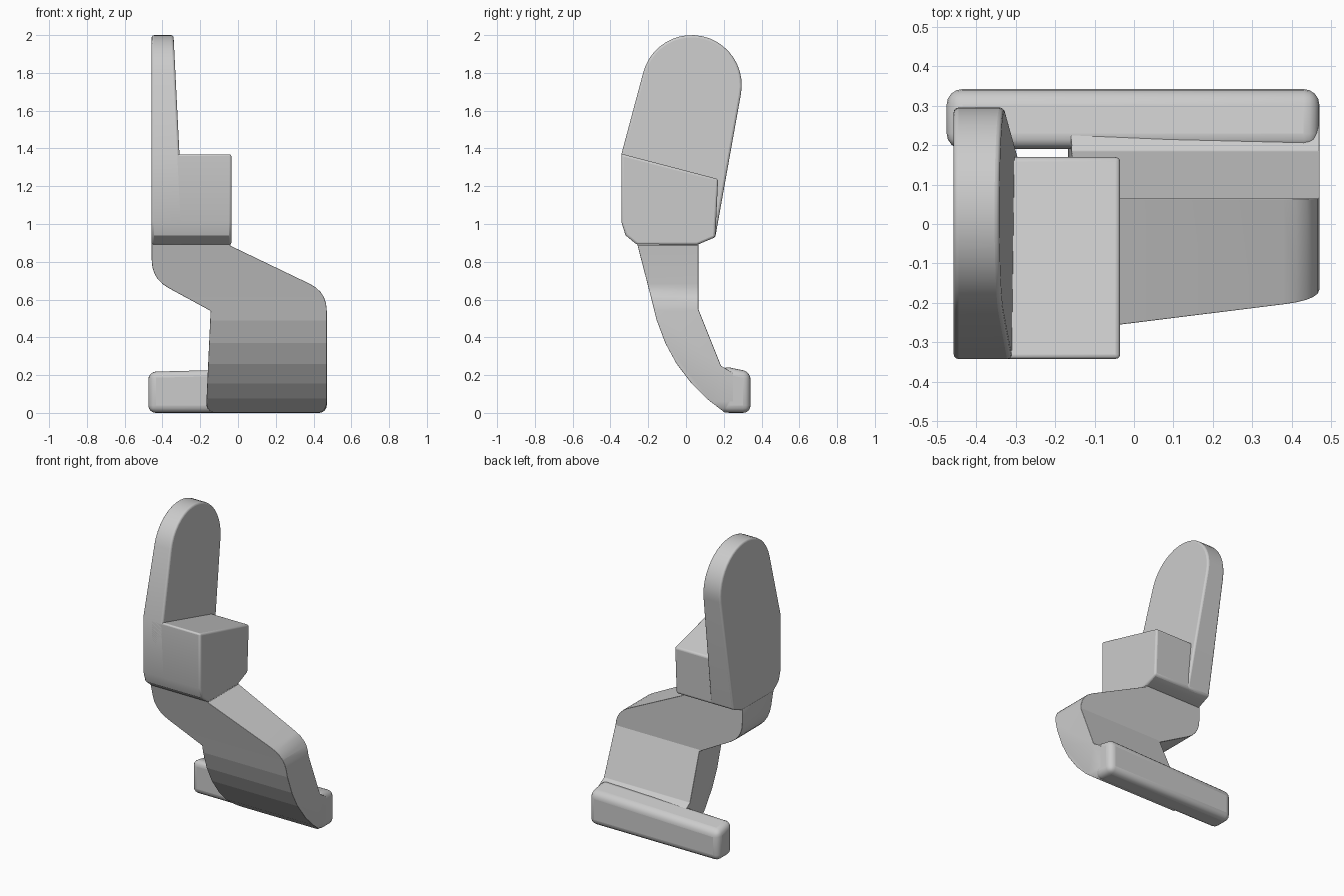
import bpy
import bmesh
import math
from mathutils import Vector

cube = bpy.data.objects.get("Cube")
if cube:
    bpy.data.objects.remove(cube)

grey = bpy.data.materials.new("plain grey")
grey.use_nodes = True
GREY = (0.6, 0.6, 0.6, 1)
grey.diffuse_color = GREY
grey.node_tree.nodes["Principled BSDF"].inputs["Base Color"].default_value = GREY


def rounded(corners, steps=5):
    """Replace each (a, b, radius) corner by a short curve."""
    out = []
    for i, (a, b, r) in enumerate(corners):
        p = Vector((a, b))
        if not r:
            out.append(p)
            continue
        before = Vector(corners[i - 1][:2])
        after = Vector(corners[(i + 1) % len(corners)][:2])
        s = p + (before - p).normalized() * r
        e = p + (after - p).normalized() * r
        for k in range(steps + 1):
            t = k / steps
            out.append(s * (1 - t) ** 2 + p * 2 * t * (1 - t) + e * t * t)
    return out


def prism(name, near, far):
    """Close two matching rings of 3D points into a solid."""
    bm = bmesh.new()
    a = [bm.verts.new(p) for p in near]
    b = [bm.verts.new(p) for p in far]
    bm.faces.new(a)
    bm.faces.new(b[::-1])
    for i in range(len(a)):
        j = (i + 1) % len(a)
        bm.faces.new((a[i], a[j], b[j], b[i]))
    bmesh.ops.recalc_face_normals(bm, faces=bm.faces)
    mesh = bpy.data.meshes.new(name)
    bm.to_mesh(mesh)
    bm.free()
    mesh.materials.append(grey)
    obj = bpy.data.objects.new(name, mesh)
    bpy.context.collection.objects.link(obj)
    return obj


def side_prism(name, profile, left, right):
    """Extrude a (y, z) profile along x; the ends are functions of z."""
    return prism(name, [(left(z), y, z) for y, z in profile],
                 [(right(z), y, z) for y, z in profile])


def soften(obj, width, segments=3):
    """Round the sharp edges and shade smoothly."""
    mod = obj.modifiers.new("rounded edges", "BEVEL")
    mod.width = width
    mod.segments = segments
    mod.limit_method = "ANGLE"
    mod.angle_limit = math.radians(35)
    bpy.ops.object.select_all(action="DESELECT")
    obj.select_set(True)
    bpy.context.view_layer.objects.active = obj
    bpy.ops.object.shade_smooth_by_angle(angle=math.radians(32))


# Tall paddle with a round top, thinner upwards
base = [(0.155, 0.93), (0.06, 0.89), (-0.26, 0.89), (-0.32, 0.94), (-0.342, 1.01), (-0.342, 1.37)]
arc = [(0.03 + 0.265 * math.cos(t), 1.735 + 0.265 * math.sin(t))
       for t in (math.radians(165 - 175 * k / 20) for k in range(21))]
paddle = side_prism("paddle", base + arc, lambda z: -0.457, lambda z: -0.31 - 0.05 * (z - 1.37))
soften(paddle, 0.012)

# Block on the inner side of the paddle, with a sloping top
block = side_prism("block", base[:-1] + [(-0.342, 1.372), (0.17, 1.238)],
                   lambda z: -0.40, lambda z: -0.035)
soften(block, 0.012)

# Bent leg: front outline cut by the curved side profile
outline = rounded([(-0.457, 0.9, 0), (-0.457, 0.71, 0.1), (-0.145, 0.54, 0), (-0.17, 0, 0.06),
                   (0.47, 0, 0.06), (0.47, 0.64, 0.1), (-0.04, 0.885, 0), (-0.04, 0.9, 0)])
leg = prism("leg", [(x, -0.6, z) for x, z in outline], [(x, 0.6, z) for x, z in outline])
side = [(-0.26, 0.9), (-0.185, 0.61), (-0.155, 0.49), (-0.11, 0.37), (-0.05, 0.26), (0.03, 0.155),
        (0.11, 0.075), (0.205, 0.002), (0.25, 0.002), (0.25, 0.21), (0.185, 0.25),
        (0.065, 0.55), (0.065, 0.9)]
cutter = side_prism("leg_cutter", side, lambda z: -1, lambda z: 1)
cutter.hide_render = True
cutter.hide_set(True)
cut = leg.modifiers.new("side profile", "BOOLEAN")
cut.operation = "INTERSECT"
cut.solver = "EXACT"
cut.object = cutter
soften(leg, 0.035)

# Long foot bar, slightly lower at its free end
foot_profile = [(0.19, 0), (0.342, 0), (0.342, 0.218), (0.19, 0.25)]
foot = prism("foot", [(-0.475, y, z * 0.9) for y, z in foot_profile],
             [(0.47, y, z) for y, z in foot_profile])
soften(foot, 0.04, 4)
